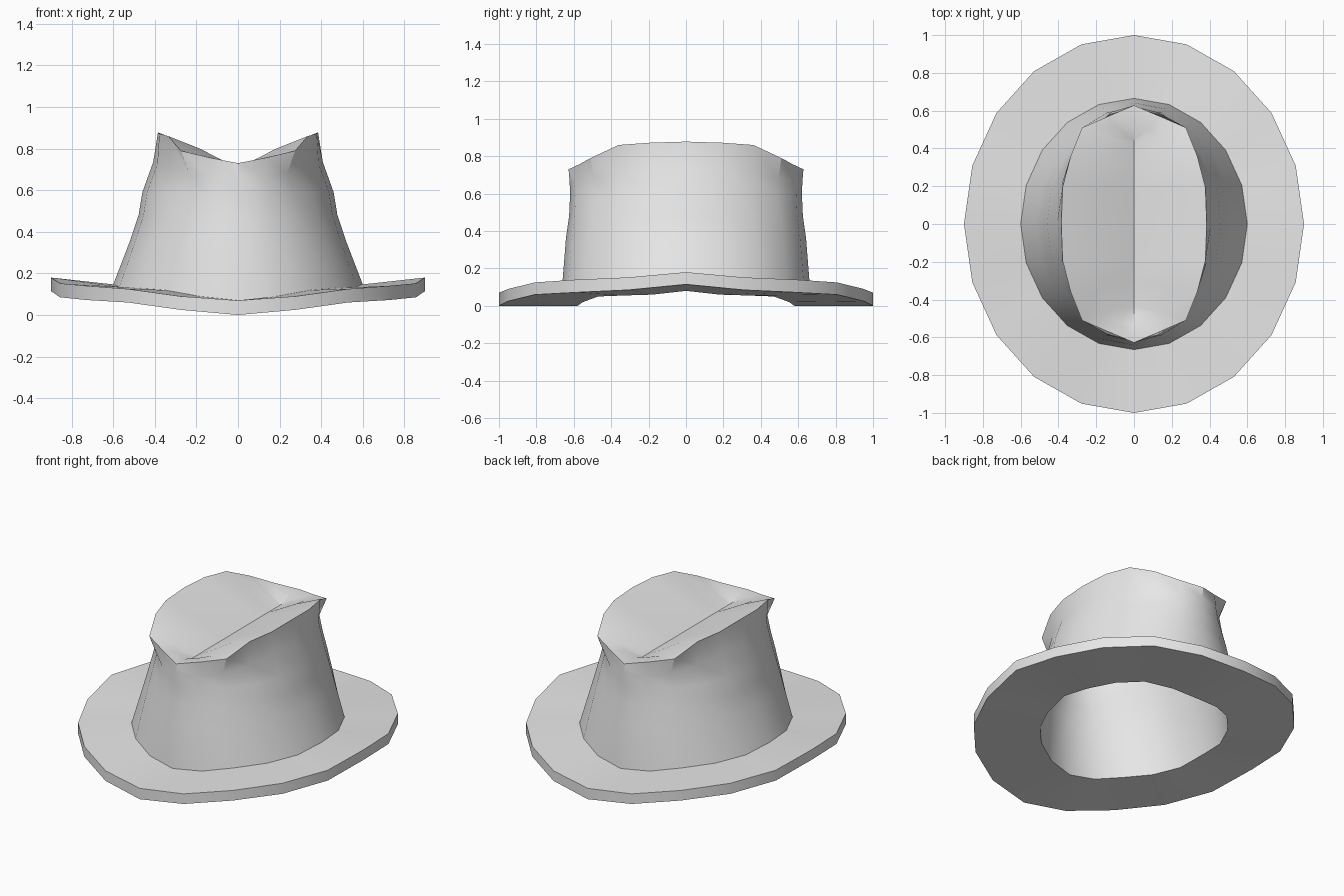
import bpy, bmesh
from math import sin, cos, pi, radians

SIDES = 20
cube = bpy.data.objects.get("Cube")
if cube:
    bpy.data.objects.remove(cube, do_unlink=True)

felt = bpy.data.materials.new("grey_felt")
felt.use_nodes = True
felt.diffuse_color = (0.8, 0.8, 0.8, 1)
felt.node_tree.nodes["Principled BSDF"].inputs["Base Color"].default_value = (0.8, 0.8, 0.8, 1)


def quarter(k):
    """Step from the front or back tip (0) to the side (5)."""
    k %= 10
    return min(k, 10 - k)


def oval(rx, ry, heights, pinch=0.0):
    """Oval ring; heights run from tip to side, pinch pulls in the corners."""
    ring = []
    for k in range(SIDES):
        a, q = 2 * pi * k / SIDES, quarter(k)
        s = 1 - (pinch if q in (2, 3) else 0)
        ring.append((rx * sin(a) * s, ry * cos(a) * s, heights[q]))
    return ring


def skin(name, rings, loop=False):
    """Join successive rings with quads and weld collapsed points."""
    bm = bmesh.new()
    rows = [[bm.verts.new(p) for p in ring] for ring in rings]
    pairs = list(zip(rows, rows[1:])) + ([(rows[-1], rows[0])] if loop else [])
    for a, b in pairs:
        for k in range(SIDES):
            n = (k + 1) % SIDES
            bm.faces.new((a[k], b[k], b[n], a[n]))
    bmesh.ops.remove_doubles(bm, verts=bm.verts, dist=0.001)
    bmesh.ops.recalc_face_normals(bm, faces=bm.faces)
    mesh = bpy.data.meshes.new(name)
    bm.to_mesh(mesh)
    bm.free()
    mesh.materials.append(felt)
    obj = bpy.data.objects.new(name, mesh)
    bpy.context.collection.objects.link(obj)
    bpy.ops.object.select_all(action='DESELECT')
    obj.select_set(True)
    bpy.context.view_layer.objects.active = obj
    bpy.ops.object.shade_smooth_by_angle(angle=radians(30))
    return obj


# Brim: curled up at the sides, open in the middle
edge_top = [0.07, 0.09, 0.125, 0.14, 0.152, 0.18]
edge_low = [0, 0.025, 0.06, 0.072, 0.085, 0.115]
seam = [0.07, 0.09, 0.12, 0.13, 0.135, 0.147]
hole = [0, 0.02, 0.05, 0.055, 0.06, 0.08]
skin("brim", [oval(0.6, 0.665, seam), oval(0.9, 1, edge_top),
              oval(0.9, 1, edge_low), oval(0.53, 0.58, hole)])

# Crown rim: narrow pointed oval, high at the sides
rim_x = [0, 0.137, 0.275, 0.335, 0.378, 0.385]
rim_y = [0.628, 0.57, 0.51, 0.36, 0.195, 0]
rim_z = [0.73, 0.757, 0.79, 0.86, 0.872, 0.878]
rim, slope, crease = [], [], []
for k in range(SIDES):
    q = quarter(k)
    sx = 1 if k < 10 else -1
    sy = 1 if k < 5 or k > 15 else -1
    x, y, z = sx * rim_x[q], sy * rim_y[q], rim_z[q]
    cy = max(-0.47, min(0.44, y * 0.85))
    rim.append((x, y, z))
    slope.append((x * 0.55, y * 0.45 + cy * 0.55, z * 0.55 + 0.705 * 0.45 + 0.01))
    crease.append((0, cy, 0.705))

# Crown: tapered wall with pinched corners and a creased top
wall = [oval(0.6, 0.665, seam),
        oval(0.518, 0.642, [0.36] * 6),
        oval(0.478, 0.625, [0.48] * 6),
        oval(0.46, 0.62, [0.59] * 6, 0.03),
        oval(0.408, 0.622, [0.66, 0.665, 0.68, 0.71, 0.725, 0.735], 0.02)]
outside = wall + [rim, slope, crease]
skin("crown", outside)


# Lining: the same shape drawn inward, starting at the hole
def inset(ring, drop):
    return [(x * 0.9, y * 0.93, z - drop) for x, y, z in ring]


lining = [oval(0.53, 0.58, hole)] + [inset(r, 0) for r in wall[1:4]]
lining += [inset(r, 0.03) for r in (wall[4], rim, slope, crease)]
inner = skin("crown_lining", lining)
inner.data.flip_normals()
